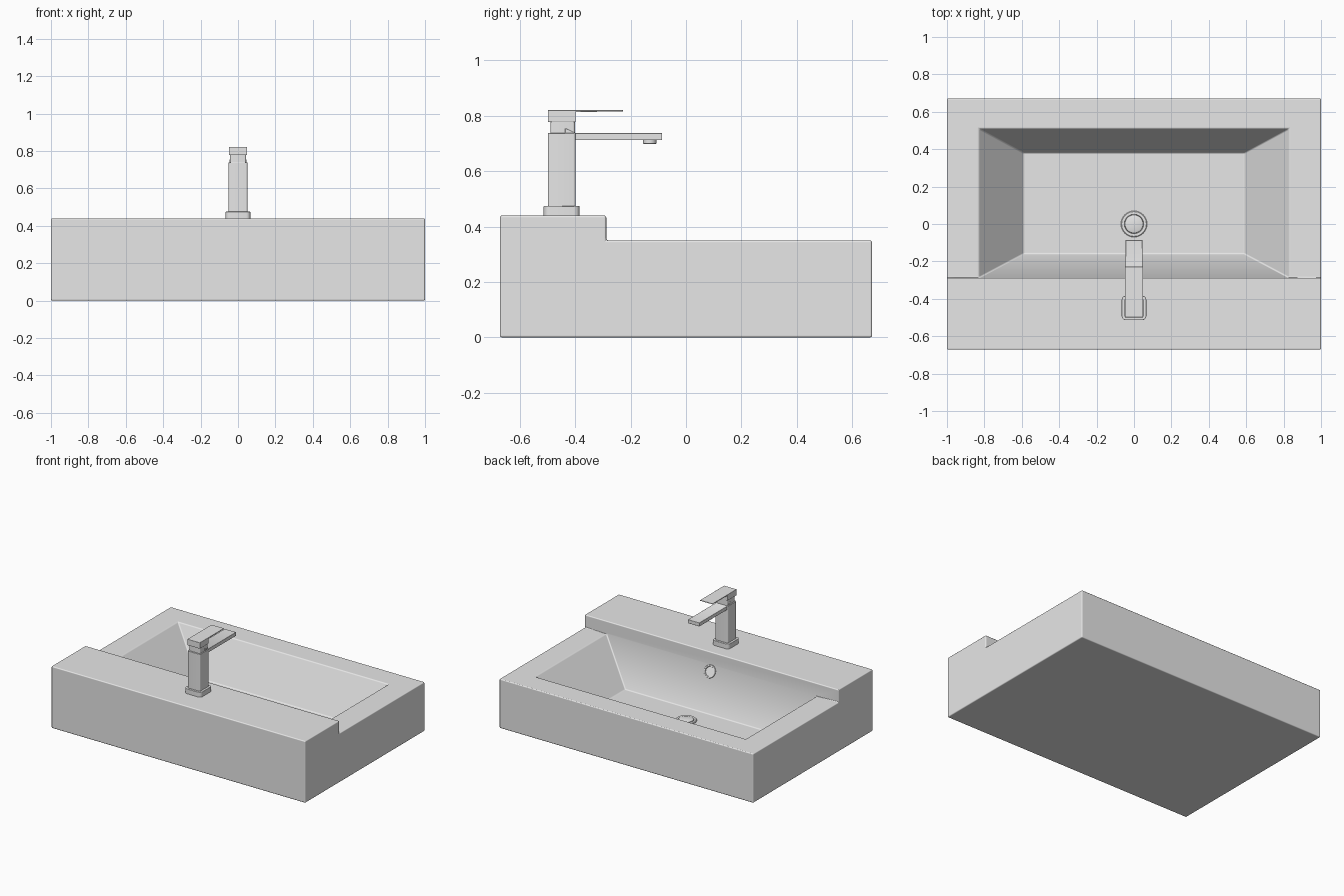
import bpy, bmesh, math
from mathutils import Matrix, Vector

if "Cube" in bpy.data.objects:
    bpy.data.objects.remove(bpy.data.objects["Cube"])

mat = bpy.data.materials.new("light grey")
mat.diffuse_color = (0.8, 0.8, 0.8, 1)
mat.use_nodes = True
mat.node_tree.nodes["Principled BSDF"].inputs["Base Color"].default_value = mat.diffuse_color


def finish(name, bm, bevel=0.0, segments=2):
    bmesh.ops.recalc_face_normals(bm, faces=bm.faces)
    for f in bm.faces:
        f.smooth = True
    me = bpy.data.meshes.new(name)
    bm.to_mesh(me)
    bm.free()
    me.materials.append(mat)
    ob = bpy.data.objects.new(name, me)
    bpy.context.collection.objects.link(ob)
    bpy.ops.object.select_all(action='DESELECT')
    bpy.context.view_layer.objects.active = ob
    ob.select_set(True)
    bpy.ops.object.shade_smooth_by_angle(angle=math.radians(32))
    if bevel:
        m = ob.modifiers.new("soft edges", 'BEVEL')
        m.width, m.segments = bevel, segments
        m.limit_method = 'ANGLE'
        m.angle_limit = math.radians(30)
        m.harden_normals = True
    return ob


def profile(name, pts, half_width, bevel=0.002):
    """Extrude a (y, z) outline across x."""
    bm = bmesh.new()
    face = bm.faces.new([bm.verts.new((-half_width, y, z)) for y, z in pts])
    r = bmesh.ops.extrude_face_region(bm, geom=[face])
    vs = [v for v in r["geom"] if isinstance(v, bmesh.types.BMVert)]
    bmesh.ops.translate(bm, verts=vs, vec=(2 * half_width, 0, 0))
    return finish(name, bm, bevel)


def post(name, hx, y0, y1, z0, z1, radius, bevel=0.002):
    """Box with rounded vertical corners."""
    bm = bmesh.new()
    size = Matrix.Diagonal((2 * hx, y1 - y0, z1 - z0, 1))
    bmesh.ops.create_cube(bm, size=1, matrix=Matrix.Translation(
        (0, (y0 + y1) / 2, (z0 + z1) / 2)) @ size)
    up = [e for e in bm.edges if abs(e.verts[0].co.z - e.verts[1].co.z) > 1e-4]
    bmesh.ops.bevel(bm, geom=up, offset=radius, segments=5, profile=0.5, affect='EDGES')
    return finish(name, bm, bevel)


def lathe(name, rz, place):
    """Spin an (r, z) outline around local z."""
    bm = bmesh.new()
    n = 40
    rings = [[bm.verts.new((r * math.cos(2 * math.pi * i / n),
                            r * math.sin(2 * math.pi * i / n), z)) for i in range(n)]
             for r, z in rz]
    for a, b in zip(rings, rings[1:]):
        for i in range(n):
            j = (i + 1) % n
            bm.faces.new((a[i], a[j], b[j], b[i]))
    bm.faces.new(rings[0])
    bm.faces.new(rings[-1])
    bm.transform(place)
    return finish(name, bm)


# basin: stepped block with a tapered bowl
Y0, YS, Y1, LOW, HIGH, FLOOR = -0.672, -0.288, 0.672, 0.35, 0.44, 0.065
bm = bmesh.new()


def quad(hx, ya, yb, z):
    return [bm.verts.new(p) for p in
            ((-hx, ya, z), (hx, ya, z), (hx, yb, z), (-hx, yb, z))]


base = quad(1, Y0, Y1, 0)
deck = quad(1, Y0, YS, HIGH)
rim = quad(1, YS, Y1, LOW)
lip = quad(0.83, YS, 0.51, LOW)
floor = quad(0.59, -0.16, 0.38, FLOOR)
F = bm.faces.new
F(base)
F(deck)
F(floor)
F((base[0], base[1], deck[1], deck[0]))
F((base[2], base[3], rim[3], rim[2]))
F((base[1], base[2], rim[2], rim[1], deck[2], deck[1]))
F((base[0], base[3], rim[3], rim[0], deck[3], deck[0]))
F((rim[0], lip[0], lip[1], rim[1], deck[2], deck[3]))
for i in (1, 2, 3):
    j = (i + 1) % 4
    F((rim[i], rim[j], lip[j], lip[i]))
for i in range(4):
    j = (i + 1) % 4
    F((lip[i], lip[j], floor[j], floor[i]))
finish("basin", bm, 0.007, 3)

# drain in the bowl floor
lathe("drain", [(0.07, FLOOR - 0.01), (0.07, FLOOR + 0.004), (0.066, FLOOR + 0.007),
                (0.052, FLOOR + 0.007), (0.05, FLOOR + 0.001), (0.048, FLOOR + 0.009),
                (0.04, FLOOR + 0.012)], Matrix.Identity(4))

# overflow ring on the sloping back wall
slope = Vector((0, LOW - FLOOR, -0.16 - YS)).normalized()
turn = slope.to_track_quat('Z', 'Y').to_matrix().to_4x4()
lathe("overflow_ring", [(0.044, -0.008), (0.044, 0.004), (0.042, 0.006),
                        (0.034, 0.006), (0.032, 0.001)],
      Matrix.Translation((0, -0.27, 0.31)) @ turn)

# tap
post("tap_base", 0.066, -0.514, -0.384, HIGH - 0.005, 0.475, 0.022, 0.003)
post("tap_body", 0.05, -0.499, -0.399, 0.47, 0.738, 0.008)
post("tap_neck", 0.043, -0.49, -0.401, 0.73, 0.785, 0.008)
profile("tap_spout", [(-0.437, 0.756), (-0.40, 0.738), (-0.086, 0.738),
                      (-0.086, 0.712), (-0.437, 0.712)], 0.045)
lathe("spout_outlet", [(0.024, 0.715), (0.024, 0.70), (0.02, 0.698), (0.018, 0.704)],
      Matrix.Translation((0, -0.131, 0)))
profile("tap_lever", [(-0.499, 0.778), (-0.399, 0.778), (-0.399, 0.814),
                      (-0.228, 0.816), (-0.228, 0.821), (-0.499, 0.821)], 0.049, 0.0015)
